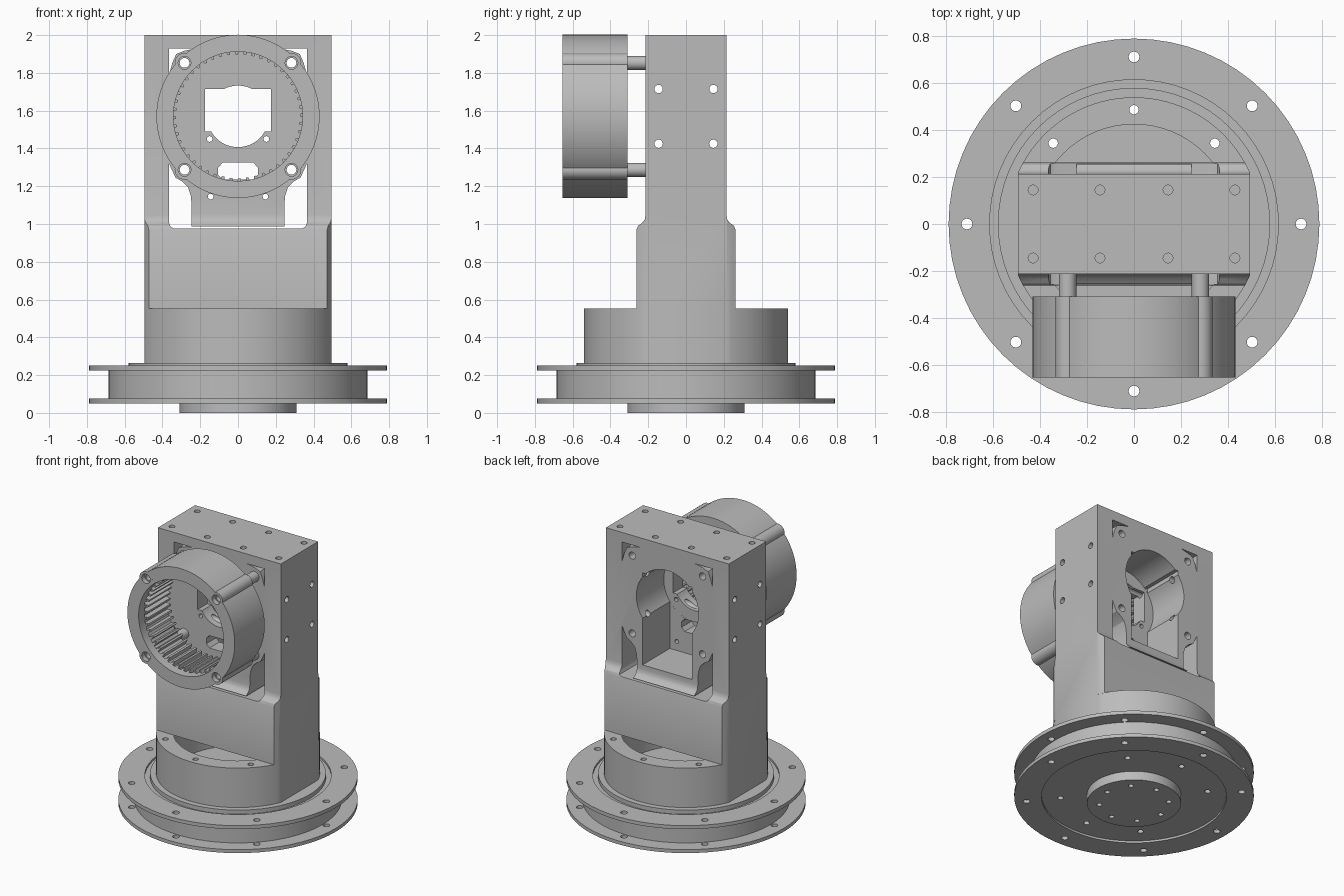
import bpy, bmesh, math
from math import cos, sin, pi

cube = bpy.data.objects.get("Cube")
if cube:
    bpy.data.objects.remove(cube, do_unlink=True)

grey = bpy.data.materials.new("machined_grey")
grey.use_nodes = True
grey.diffuse_color = (0.5, 0.5, 0.5, 1)
for node in grey.node_tree.nodes:
    if node.type == 'BSDF_PRINCIPLED':
        node.inputs["Base Color"].default_value = (0.5, 0.5, 0.5, 1)


def make(name, bm):
    bmesh.ops.recalc_face_normals(bm, faces=bm.faces)
    mesh = bpy.data.meshes.new(name)
    bm.to_mesh(mesh)
    bm.free()
    mesh.materials.append(grey)
    obj = bpy.data.objects.new(name, mesh)
    bpy.context.scene.collection.objects.link(obj)
    return obj


def prism(name, pts, axis, lo, hi):
    """Extrude a 2D outline along an axis from lo to hi."""
    place = {'x': lambda a, b, d: (d, a, b),
             'y': lambda a, b, d: (a, d, b),
             'z': lambda a, b, d: (a, b, d)}[axis]
    bm = bmesh.new()
    low = [bm.verts.new(place(a, b, lo)) for a, b in pts]
    top = [bm.verts.new(place(a, b, hi)) for a, b in pts]
    bm.faces.new(low)
    bm.faces.new(top)
    for i in range(len(pts)):
        j = (i + 1) % len(pts)
        bm.faces.new((low[i], low[j], top[j], top[i]))
    return make(name, bm)


def circle(r, a=0, b=0, n=64):
    return [(a + r * cos(2 * pi * i / n), b + r * sin(2 * pi * i / n)) for i in range(n)]


def rect(a0, a1, b0, b1):
    return [(a0, b0), (a1, b0), (a1, b1), (a0, b1)]


def lathe(name, profile, steps=64):
    bm = bmesh.new()
    vs = [bm.verts.new((r, 0, z)) for r, z in profile]
    es = [bm.edges.new(pair) for pair in zip(vs, vs[1:])]
    bmesh.ops.spin(bm, geom=vs + es, cent=(0, 0, 0), axis=(0, 0, 1),
                   angle=2 * pi, steps=steps)
    bmesh.ops.remove_doubles(bm, verts=bm.verts, dist=1e-4)
    return make(name, bm)


def boolean(obj, tool, operation='DIFFERENCE'):
    mod = obj.modifiers.new("bool", 'BOOLEAN')
    mod.operation = operation
    mod.solver = 'EXACT'
    mod.object = tool
    bpy.context.view_layer.objects.active = obj
    bpy.ops.object.modifier_apply(modifier=mod.name)
    bpy.data.objects.remove(tool, do_unlink=True)


def cut(obj, pts, axis, lo, hi):
    boolean(obj, prism("cutter", pts, axis, lo, hi))


def drill(obj, r, centres, axis, lo, hi):
    for a, b in centres:
        cut(obj, circle(r, a, b, 16), axis, lo, hi)


def polar(r, degrees):
    return [(r * cos(math.radians(d)), r * sin(math.radians(d))) for d in degrees]


parts = []
AXIS_Z = 1.57                     # height of the gear axis
HALF_X = 0.495                    # half width of the frame
screws = [(sx * 0.283, AXIS_Z + sz * 0.283) for sx in (-1, 1) for sz in (-1, 1)]
eighths = range(0, 360, 45)
drum_bolts = polar(0.487, [45, 90, 135, 225, 270, 315])

# Grooved turntable with hub underneath
base = lathe("turntable", [
    (0, 0), (0.31, 0), (0.31, 0.065), (0.61, 0.065), (0.61, 0.05), (0.79, 0.05),
    (0.79, 0.075), (0.685, 0.075), (0.685, 0.224), (0.79, 0.224), (0.79, 0.25),
    (0.615, 0.25), (0.615, 0.235), (0.58, 0.235), (0.58, 0.265), (0, 0.265)])
drill(base, 0.023, polar(0.712, eighths), 'z', 0.03, 0.3)
drill(base, 0.02, drum_bolts, 'z', -0.1, 0.4)
drill(base, 0.018, polar(0.23, eighths), 'z', -0.1, 0.04)
parts.append(base)

# Drum with flattened sides
drum = prism("drum", circle(0.54, n=96), 'z', 0.264, 0.552)
boolean(drum, prism("clip", rect(-HALF_X, HALF_X, -1, 1), 'z', 0, 1), 'INTERSECT')
cut(drum, circle(0.425), 'z', 0.1, 0.8)
drill(drum, 0.02, drum_bolts, 'z', 0.1, 0.8)
parts.append(drum)

# Upright frame: thick foot, stepped to a slimmer top
side = [(0.262, 0.55), (0.262, 0.97), (0.254, 0.99), (0.228, 1.01), (0.218, 1.025),
        (0.214, 1.05), (0.214, 2.0)]
frame = prism("frame", side + [(-y, z) for y, z in reversed(side)], 'x', -HALF_X, HALF_X)
boolean(frame, prism("clip", circle(0.5405, n=96), 'z', 0, 3), 'INTERSECT')

# U-shaped gap around the motor box, and the upper corner windows
gap = [(0.335, 0.975), (0.356, 0.984), (0.365, 1.005), (0.365, 1.32), (0.347, 1.28),
       (0.33, 1.245), (0.295, 1.225), (0.265, 1.195), (0.25, 1.15), (0.245, 1.1),
       (0.245, 0.987)]
cut(frame, gap + [(-x, z) for x, z in reversed(gap)], 'y', -0.4, 0.4)
window = [(0.365, 1.93), (0.22, 1.93), (0.285, 1.917), (0.327, 1.9), (0.347, 1.855),
          (0.365, 1.79)]
for s in (-1, 1):
    cut(frame, [(s * x, z) for x, z in window], 'y', -0.4, 0.4)

# Motor pocket from the back, with openings in its front wall
cut(frame, rect(-0.2, 0.2, 1.08, 1.75), 'y', -0.1, 0.4)
cut(frame, circle(0.25, 0, AXIS_Z), 'y', -0.101, 0.4)
cut(frame, circle(0.163, 0, AXIS_Z, 48), 'y', -0.4, 0)
cut(frame, rect(-0.175, 0.175, 1.49, 1.715), 'y', -0.4, 0.01)
slot = [(0.08, 1.235), (0.105, 1.26), (0.105, 1.3), (0.08, 1.325)]
cut(frame, slot + [(-x, z) for x, z in reversed(slot)], 'y', -0.4, 0)

# Frame screw holes
drill(frame, 0.015, [(s * 0.15, 1.45) for s in (-1, 1)], 'y', -0.4, 0)
drill(frame, 0.015, [(s * 0.145, 1.145) for s in (-1, 1)], 'y', -0.4, 0)
drill(frame, 0.026, screws, 'y', -0.4, 0.4)
drill(frame, 0.022, [(s * 0.145, z) for s in (-1, 1) for z in (1.425, 1.715)],
      'x', -0.6, 0.6)
drill(frame, 0.021, [(x, y) for x in (-0.43, -0.145, 0.145, 0.43)
                     for y in (-0.145, 0.145)], 'z', 1.88, 2.1)
parts.append(frame)

# Ring gear housing with four screw ears
ring = prism("ring_gear", circle(0.432, 0, AXIS_Z, 96), 'y', -0.655, -0.31)
for x, z in screws:
    boolean(ring, prism("ear", circle(0.052, x, z, 24), 'y', -0.6551, -0.3099), 'UNION')
cut(ring, circle(0.342, 0, AXIS_Z, 96), 'y', -0.8, -0.57)
TEETH = 48
teeth = []
for i in range(TEETH):
    for r, f in ((0.328, 0), (0.328, 0.3), (0.362, 0.45), (0.362, 0.85)):
        t = 2 * pi * (i + f) / TEETH
        teeth.append((r * cos(t), AXIS_Z + r * sin(t)))
cut(ring, teeth, 'y', -0.59, -0.2)
drill(ring, 0.026, screws, 'y', -0.8, -0.2)
drill(ring, 0.034, screws, 'y', -0.8, -0.62)
parts.append(ring)

# Hollow spacers between ring and frame
for i, (x, z) in enumerate(screws):
    spacer = prism("spacer_%d" % (i + 1), circle(0.037, x, z, 24), 'y', -0.315, -0.21)
    drill(spacer, 0.026, [(x, z)], 'y', -0.4, -0.1)
    parts.append(spacer)

# Smooth curved walls, keep machined edges crisp
bpy.ops.object.select_all(action='DESELECT')
for obj in parts:
    obj.select_set(True)
bpy.context.view_layer.objects.active = parts[0]
bpy.ops.object.shade_smooth_by_angle(angle=math.radians(25))
